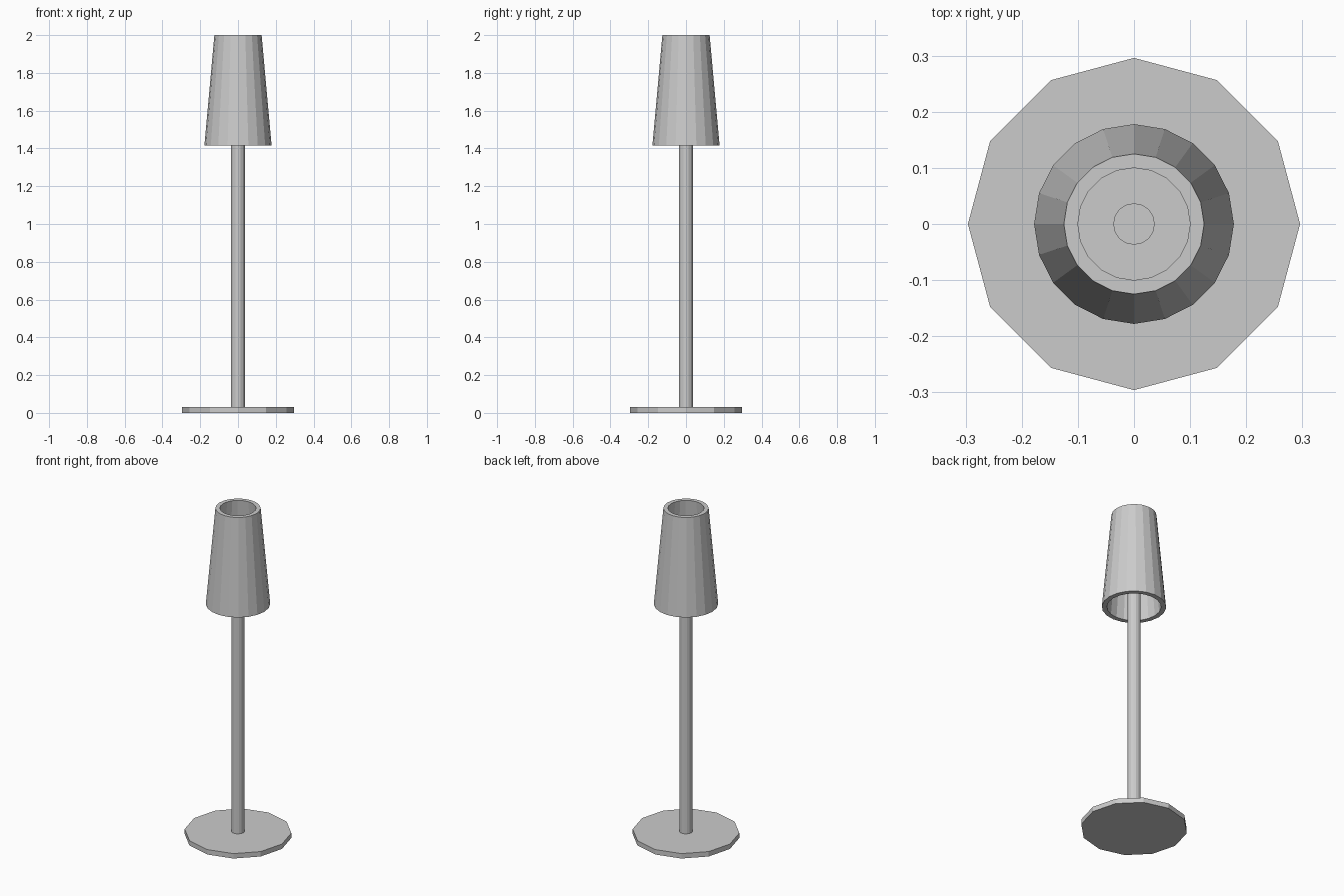
import bpy, bmesh
from math import cos, sin, tau

if "Cube" in bpy.data.objects:
    bpy.data.objects.remove(bpy.data.objects["Cube"])


def lathe(name, profile, sides, closed=False):
    """Spin an (r, z) profile, listed bottom to top on the outside, around z."""
    bm = bmesh.new()
    rings = [[bm.verts.new((r * cos(tau * i / sides), r * sin(tau * i / sides), z))
              for i in range(sides)] for r, z in profile]
    pairs = list(zip(rings, rings[1:]))
    if closed:
        pairs.append((rings[-1], rings[0]))
    for a, b in pairs:
        for i in range(sides):
            j = (i + 1) % sides
            bm.faces.new((a[i], a[j], b[j], b[i]))
    if not closed:
        bm.faces.new(rings[0][::-1])
        bm.faces.new(rings[-1])
    bmesh.ops.recalc_face_normals(bm, faces=bm.faces)
    mesh = bpy.data.meshes.new(name)
    bm.to_mesh(mesh)
    bm.free()
    obj = bpy.data.objects.new(name, mesh)
    bpy.context.collection.objects.link(obj)
    return obj


# Twelve-sided foot plate
lathe("base", [(0.296, 0), (0.296, 0.03)], 12)

# Slim upright, ending inside the shade
lathe("pole", [(0.037, 0.03), (0.037, 1.7)], 16)

# Open, thick-walled tapered shade
lathe("shade", [(0.178, 1.415), (0.125, 2.0), (0.1, 2.0), (0.15, 1.415)], 20, closed=True)
